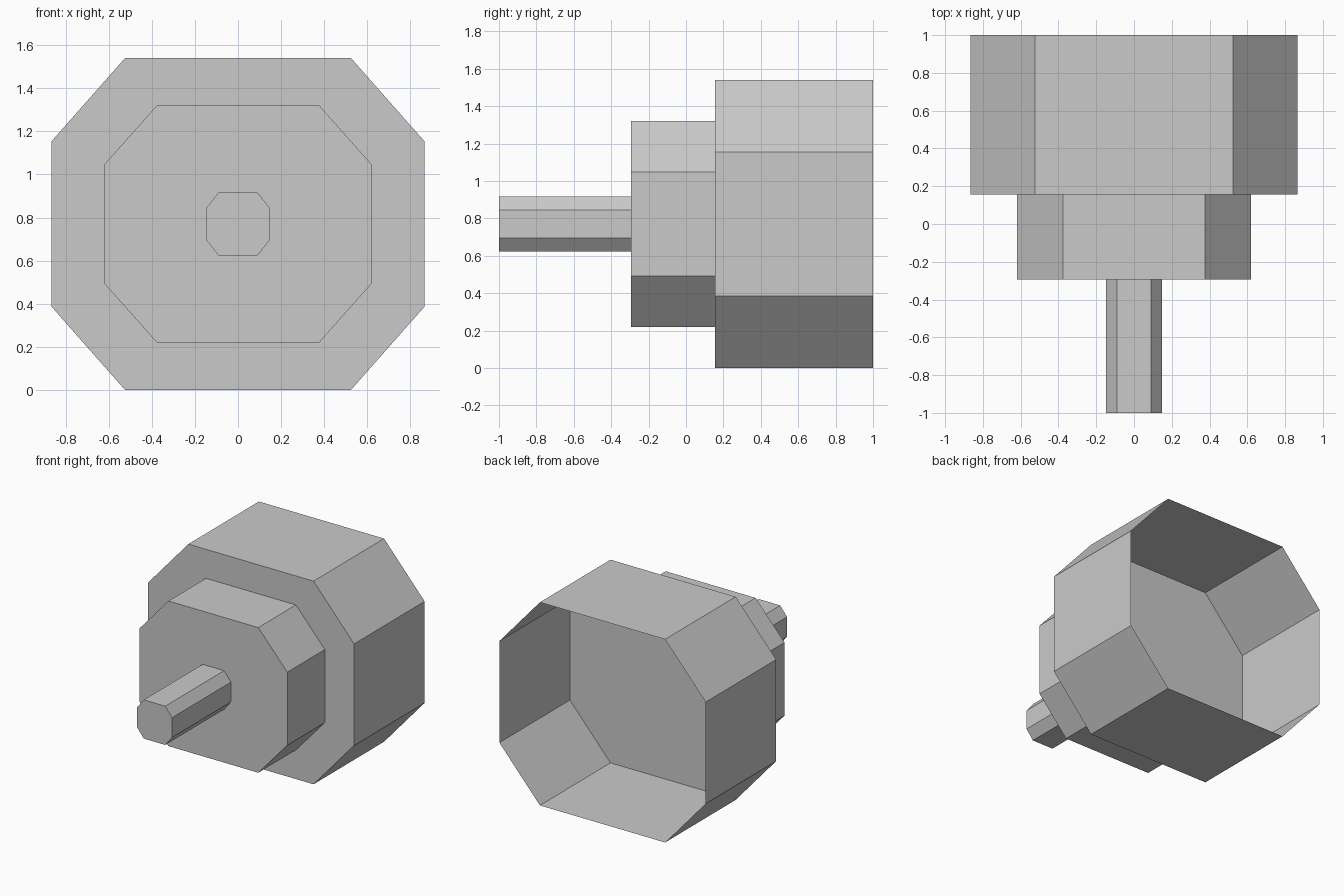
import bpy
import bmesh

cube = bpy.data.objects.get("Cube")
if cube:
    bpy.data.objects.remove(cube, do_unlink=True)

AXIS_Z = 0.77

# Single plain grey
grey = bpy.data.materials.new("plain grey")
grey.use_nodes = True
colour = (0.59, 0.59, 0.59, 1)
grey.diffuse_color = colour
grey.node_tree.nodes["Principled BSDF"].inputs["Base Color"].default_value = colour


def eight_sided_cup(name, half_w, flat_x, half_h, flat_z, front, back):
    """Thin eight-sided tube along y, closed in front and open behind."""
    quarter = [(half_w, flat_z), (flat_x, half_h)]
    upper = quarter + [(-x, z) for x, z in reversed(quarter)]
    outline = upper + [(-x, -z) for x, z in upper]

    bm = bmesh.new()
    cap = bm.faces.new([bm.verts.new((x, front, z)) for x, z in outline])
    walls = bmesh.ops.extrude_edge_only(bm, edges=list(cap.edges))
    new_verts = [g for g in walls["geom"] if isinstance(g, bmesh.types.BMVert)]
    bmesh.ops.translate(bm, verts=new_verts, vec=(0, back - front, 0))

    # Face the front cap forwards and the walls outwards
    bmesh.ops.recalc_face_normals(bm, faces=bm.faces)
    cap.normal_update()
    if cap.normal.y > 0:
        bmesh.ops.reverse_faces(bm, faces=bm.faces)

    mesh = bpy.data.meshes.new(name)
    bm.to_mesh(mesh)
    bm.free()
    mesh.materials.append(grey)
    obj = bpy.data.objects.new(name, mesh)
    obj.location.z = AXIS_Z
    bpy.context.collection.objects.link(obj)
    return obj


# Large open housing, middle collar and narrow shaft
eight_sided_cup("housing", 0.865, 0.525, 0.77, 0.385, 0.155, 1)
eight_sided_cup("collar", 0.62, 0.377, 0.55, 0.277, -0.295, 0.155)
eight_sided_cup("shaft", 0.147, 0.09, 0.147, 0.075, -1, -0.295)
